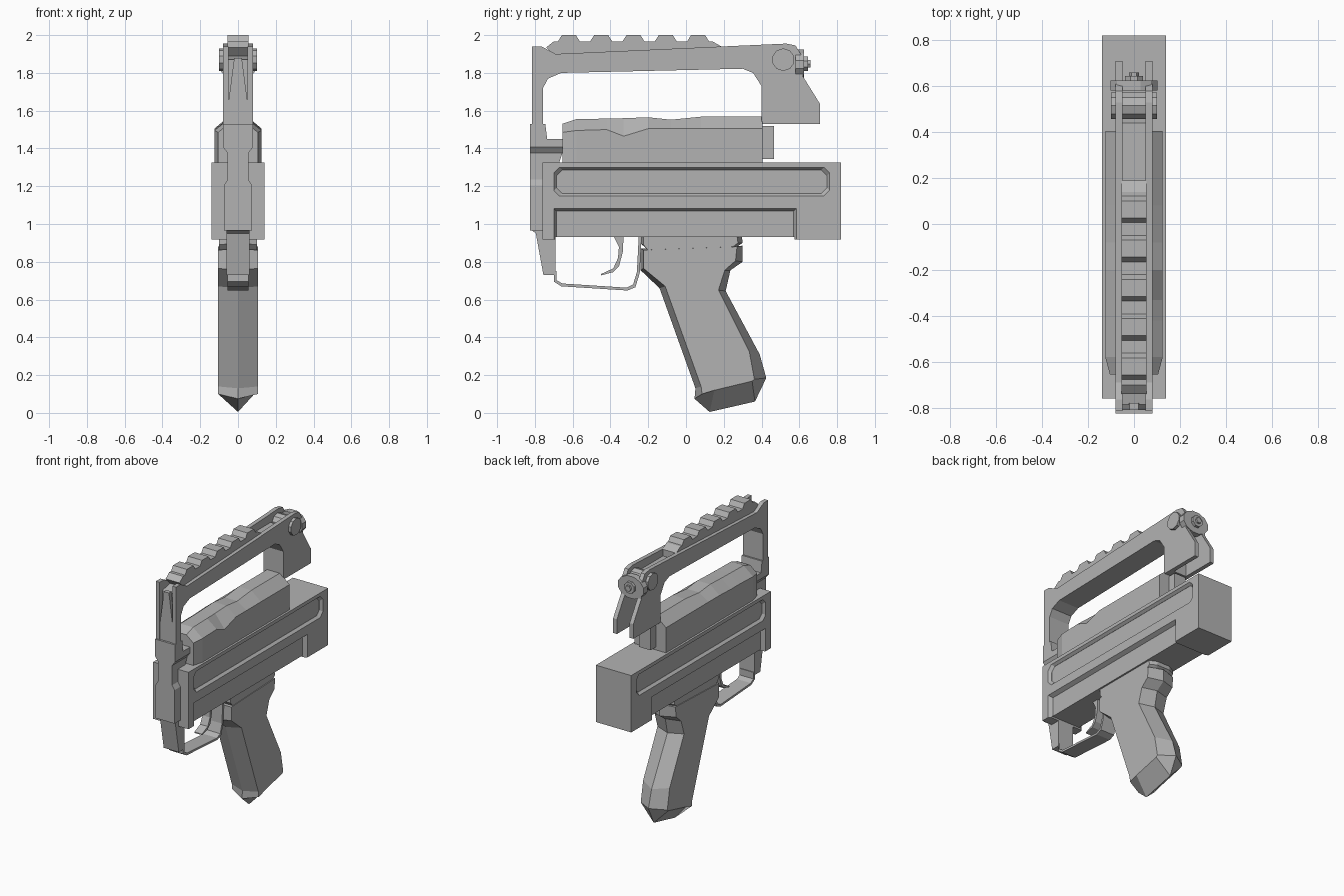
import bpy, bmesh, math
from mathutils import Matrix

if "Cube" in bpy.data.objects:
    bpy.data.objects.remove(bpy.data.objects["Cube"], do_unlink=True)

grey = bpy.data.materials.new("matte grey")
grey.use_nodes = True
COLOUR = (0.45, 0.45, 0.45, 1)
grey.diffuse_color = COLOUR
grey.node_tree.nodes["Principled BSDF"].inputs["Base Color"].default_value = COLOUR


def finish(name, bm):
    bmesh.ops.recalc_face_normals(bm, faces=bm.faces)
    me = bpy.data.meshes.new(name)
    bm.to_mesh(me)
    bm.free()
    me.materials.append(grey)
    ob = bpy.data.objects.new(name, me)
    bpy.context.collection.objects.link(ob)
    return ob


def loft(name, sections):
    """Skin matching closed rings of 3D points and cap both ends."""
    bm = bmesh.new()
    rings = [[bm.verts.new(p) for p in s] for s in sections]
    n = len(rings[0])
    for a, b in zip(rings, rings[1:]):
        for i in range(n):
            j = (i + 1) % n
            bm.faces.new((a[i], a[j], b[j], b[i]))
    bm.faces.new(rings[0])
    bm.faces.new(rings[-1])
    return finish(name, bm)


def prism(name, profile, x0, x1):
    """Side profile of (y, z) points extruded across x."""
    return loft(name, [[(x, y, z) for y, z in profile] for x in (x0, x1)])


def rect(y0, y1, z0, z1, c=0):
    """Rectangle profile with chamfered corners."""
    if not c:
        return [(y0, z0), (y1, z0), (y1, z1), (y0, z1)]
    return [(y0 + c, z0), (y1 - c, z0), (y1, z0 + c), (y1, z1 - c),
            (y1 - c, z1), (y0 + c, z1), (y0, z1 - c), (y0, z0 + c)]


def cylinder(name, radius, depth, centre, axis, sides, stretch=1):
    bm = bmesh.new()
    bmesh.ops.create_cone(bm, cap_ends=True, segments=sides, radius1=radius,
                          radius2=radius, depth=depth)
    bmesh.ops.rotate(bm, verts=bm.verts, matrix=Matrix.Rotation(math.pi / sides, 3, 'Z'))
    bmesh.ops.rotate(bm, verts=bm.verts, matrix=Matrix.Rotation(math.pi / 2, 3, axis))
    bmesh.ops.scale(bm, verts=bm.verts, vec=(stretch, 1, 1))
    bmesh.ops.translate(bm, verts=bm.verts, vec=centre)
    return finish(name, bm)


def cut(target, cutter):
    mod = target.modifiers.new("cut", 'BOOLEAN')
    mod.operation, mod.solver, mod.object = 'DIFFERENCE', 'EXACT', cutter
    bpy.context.view_layer.objects.active = target
    bpy.ops.object.modifier_apply(modifier=mod.name)
    bpy.data.objects.remove(cutter, do_unlink=True)


# Receiver with a long slot and a lower recess sunk into each side
receiver = prism("receiver", rect(-0.76, 0.82, 0.918, 1.325), -0.14, 0.14)
for s in (-1, 1):
    steps = ((0.16, 0), (0.14, 0), (0.122, 0.014), (0.121, 0.014))
    slot = [[(s * x, y, z) for y, z in rect(-0.7 + d, 0.76 - d, 1.148 + d, 1.3 - d, 0.03)]
            for x, d in steps]
    cut(receiver, loft("slot_cutter", slot))
    steps = ((0.16, 0), (0.14, 0), (0.112, 0.015))
    recess = [[(s * x, y, z) for y, z in rect(-0.7 + d, 0.585 - d, 0.85, 1.083 - d)]
              for x, d in steps]
    cut(receiver, loft("recess_cutter", recess))
cut(receiver, prism("belly_cutter", rect(-0.69, 0.575, 0.8, 0.93), -0.2, 0.2))

# Top cover: y, side half width, top half width, crease height, left crease, top height
cover = [(-0.655, 0.105, 0.05, 1.485, 1.485, 1.53), (-0.58, 0.125, 0.05, 1.495, 1.495, 1.555),
         (-0.42, 0.125, 0.05, 1.50, 1.50, 1.558), (-0.33, 0.125, 0.05, 1.50, 1.465, 1.56),
         (-0.2, 0.125, 0.05, 1.505, 1.505, 1.565), (-0.08, 0.125, 0.05, 1.505, 1.505, 1.552),
         (0.08, 0.125, 0.05, 1.505, 1.505, 1.568), (0.405, 0.125, 0.05, 1.505, 1.505, 1.568)]
loft("top_cover", [[(-w, y, 1.31), (w, y, 1.31), (w, y, cl), (t, y, top), (-t, y, top), (-w, y, cr)]
                   for y, w, t, cr, cl, top in cover])
prism("cover_latch", [(0.39, 1.345), (0.465, 1.345), (0.465, 1.52), (0.39, 1.52)], -0.045, 0.045)

# Front block, waisted in the middle
waist = [(0.965, 0.075, -0.70), (1.205, 0.075, -0.70), (1.235, 0.055, -0.70),
         (1.375, 0.055, -0.655), (1.408, 0.08, -0.655), (1.45, 0.08, -0.655),
         (1.451, 0.08, -0.735), (1.53, 0.08, -0.745)]
loft("front_block", [[(-w, -0.825, z), (w, -0.825, z), (w, yb, z), (-w, yb, z)]
                     for z, w, yb in waist])
prism("front_foot", [(-0.82, 0.97), (-0.795, 0.95), (-0.755, 0.73), (-0.69, 0.73),
                     (-0.69, 0.97)], -0.06, 0.06)

# Carrying handle: two side plates joined by a recessed web
plate = [(-0.815, 1.5), (-0.815, 1.94), (-0.765, 1.94), (-0.69, 1.9), (0.53, 1.955),
         (0.58, 1.945), (0.62, 1.88), (0.62, 1.78), (0.71, 1.635), (0.71, 1.53),
         (0.4, 1.53), (0.4, 1.73), (0.355, 1.8), (0.3, 1.822), (-0.66, 1.8),
         (-0.73, 1.77), (-0.757, 1.72), (-0.757, 1.5)]
for side, s in (("left", 1), ("right", -1)):
    prism(side + "_handle_plate", plate, s * 0.05, s * 0.08)
web = [(-0.785, 1.5), (-0.785, 1.87), (-0.69, 1.89), (0.44, 1.89), (0.465, 1.84), (0.465, 1.53),
       (0.4, 1.53), (0.4, 1.73), (0.355, 1.8), (0.3, 1.822), (-0.66, 1.8),
       (-0.73, 1.77), (-0.757, 1.72), (-0.757, 1.5)]
prism("handle_web", web, -0.051, 0.051)
loft("post_wedge", [[(-w, -0.81, z), (w, -0.81, z), (w, -0.78, z), (-w, -0.78, z)]
                    for z, w in ((1.5, 0.05), (1.65, 0.05), (1.88, 0.02))])

# Toothed rail on the handle
rail = [(-0.69, 1.88), (-0.74, 1.935), (-0.7, 1.967)]
for k in range(5):
    y = -0.62 + 0.171 * k
    rail += [(y - 0.058, 1.967), (y - 0.037, 2.0), (y + 0.037, 2.0), (y + 0.058, 1.967)]
rail += [(0.14, 1.967), (0.19, 1.938), (0.19, 1.88)]
prism("rail", rail, -0.055, 0.055)

# Rear sight pivot, adjusting wheel and nut
cylinder("sight_pivot", 0.06, 0.2, (0, 0.515, 1.87), 'Y', 10)
cylinder("sight_wheel", 0.081, 0.045, (0, 0.603, 1.845), 'X', 12, 1.3)
cylinder("wheel_nut", 0.042, 0.02, (0, 0.635, 1.848), 'X', 8)
cylinder("wheel_screw", 0.022, 0.03, (0, 0.644, 1.848), 'X', 6)

# Trigger guard and trigger
guard = [(-0.69, 0.75), (-0.7, 0.735), (-0.7, 0.695), (-0.66, 0.67), (-0.31, 0.648),
         (-0.268, 0.665), (-0.245, 0.74), (-0.235, 0.94), (-0.25, 0.94), (-0.26, 0.745),
         (-0.28, 0.68), (-0.315, 0.663), (-0.655, 0.685), (-0.685, 0.703), (-0.685, 0.75)]
prism("trigger_guard", guard, -0.055, 0.055)
trigger = [(-0.385, 0.94), (-0.355, 0.88), (-0.36, 0.82), (-0.385, 0.765), (-0.45, 0.735),
           (-0.45, 0.728), (-0.385, 0.745), (-0.355, 0.775), (-0.335, 0.85), (-0.33, 0.94)]
prism("trigger", trigger, -0.03, 0.03)

# Grip: flat sides meeting in a ridge along the middle
ridge = [(-0.24, 0.87), (-0.24, 0.755), (-0.14, 0.66), (0.05, 0.13), (0.045, 0.075),
         (0.125, 0.005), (0.365, 0.06), (0.425, 0.185), (0.39, 0.31), (0.21, 0.645),
         (0.235, 0.755), (0.3, 0.8), (0.3, 0.885)]
flat = [(-0.225, 0.862), (-0.225, 0.765), (-0.11, 0.67), (0.08, 0.14), (0.085, 0.1),
        (0.15, 0.12), (0.35, 0.168), (0.362, 0.178), (0.335, 0.325), (0.172, 0.65),
        (0.205, 0.755), (0.262, 0.805), (0.27, 0.88)]
loft("grip", [[(x, y, z) for y, z in ring]
              for x, ring in ((-0.105, flat), (0, ridge), (0.105, flat))])
collar_ridge = [(-0.237, 0.94), (-0.237, 0.895), (-0.2, 0.86), (0.27, 0.88), (0.3, 0.9), (0.295, 0.94)]
collar_flat = [(-0.225, 0.94), (-0.225, 0.89), (-0.2, 0.86), (0.25, 0.88), (0.275, 0.9), (0.27, 0.94)]
loft("grip_collar", [[(x, y, z) for y, z in ring] for x, ring in
                     ((-0.1, collar_flat), (-0.05, collar_ridge), (0.05, collar_ridge), (0.1, collar_flat))])
